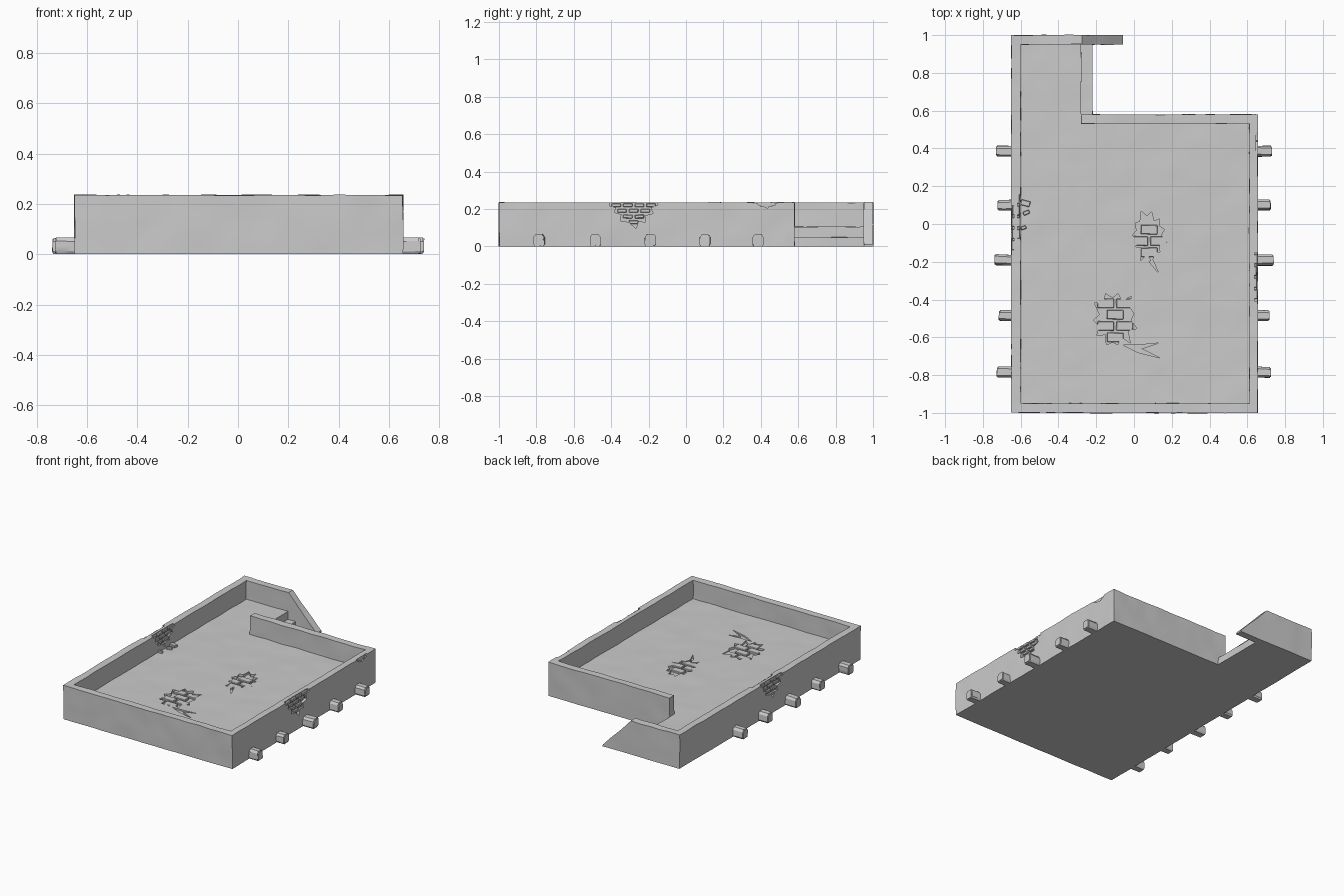
import bpy, bmesh, random
from math import sin, cos, tau
from mathutils import Vector, Matrix, noise

if "Cube" in bpy.data.objects:
    bpy.data.objects.remove(bpy.data.objects["Cube"])

random.seed(4)
TOP, FLOOR = 0.235, 0.105


def to_object(bm, name, angle=0.6):
    bmesh.ops.recalc_face_normals(bm, faces=bm.faces)
    me = bpy.data.meshes.new(name)
    bm.to_mesh(me)
    bm.free()
    ob = bpy.data.objects.new(name, me)
    bpy.context.collection.objects.link(ob)
    smooth(ob, angle)
    return ob


def smooth(ob, angle=0.6):
    bpy.ops.object.select_all(action='DESELECT')
    ob.select_set(True)
    bpy.context.view_layer.objects.active = ob
    bpy.ops.object.shade_smooth_by_angle(angle=angle)


def prism(bm, pts, depth):
    """Extrude a closed list of points along the depth vector."""
    face = bm.faces.new([bm.verts.new(p) for p in pts])
    new = bmesh.ops.extrude_face_region(bm, geom=[face])['geom']
    bmesh.ops.translate(bm, vec=depth, verts=[v for v in new if isinstance(v, bmesh.types.BMVert)])


def weather(bm, step=0.04, amount=0.0035):
    """Cut into a grid and make the plaster slightly uneven, keeping the base flat."""
    for axis in range(3):
        n = Vector((0, 0, 0))
        n[axis] = 1
        lo = min(v.co[axis] for v in bm.verts)
        hi = max(v.co[axis] for v in bm.verts)
        k = int(lo / step) - 1
        while k * step < hi:
            if k * step > lo + 0.008 and k * step < hi - 0.008:
                bmesh.ops.bisect_plane(bm, geom=bm.verts[:] + bm.edges[:] + bm.faces[:],
                                       plane_co=n * (k * step), plane_no=n)
            k += 1
    for v in bm.verts:
        base = v.co.z < 1e-4
        v.co += noise.noise_vector(v.co * 9) * amount
        if base:
            v.co.z = 0


def block(name, x0, x1, y0, y1, z1):
    bm = bmesh.new()
    prism(bm, [(x0, y0, 0), (x1, y0, 0), (x1, y1, 0), (x0, y1, 0)], Vector((0, 0, z1)))
    weather(bm)
    return to_object(bm, name)


def inside(p, poly):
    hit = False
    for a, b in zip(poly, poly[1:] + poly[:1]):
        if (a[1] > p[1]) != (b[1] > p[1]) and p[0] < (b[0] - a[0]) * (p[1] - a[1]) / (b[1] - a[1]) + a[0]:
            hit = not hit
    return hit


def carve(target, frame, outline, depth):
    """Cut a shallow recess with the given outline into the target."""
    bm = bmesh.new()
    prism(bm, [frame @ Vector((x, y, -depth)) for x, y in outline], frame.to_3x3() @ Vector((0, 0, depth + 0.02)))
    cutter = to_object(bm, "cutter")
    cutter.hide_render = True
    mod = target.modifiers.new("carve", 'BOOLEAN')
    mod.operation, mod.solver, mod.object = 'DIFFERENCE', 'EXACT', cutter
    bpy.context.view_layer.objects.active = target
    bpy.ops.object.modifier_apply(modifier=mod.name)
    bpy.data.objects.remove(cutter)
    smooth(target)


def brick_patch(name, target, frame, outline, length, course, ymax=9.0):
    """Broken plaster: a recess showing staggered bricks."""
    carve(target, frame, outline, 0.016)
    bm = bmesh.new()
    for r in range(-8, 9):
        for c in range(-5, 6):
            x, y = (c + 0.5 * (r % 2)) * length, (r + 0.5) * course
            if not inside((x, y), outline) or y + course * 0.4 > ymax:
                continue
            size = Vector((length - 0.012, course - 0.011, 0.02))
            m = (frame @ Matrix.Translation((x, y, -0.0155 + random.uniform(0, 0.004)))
                 @ Matrix.Rotation(random.uniform(-0.04, 0.04), 4, 'Z') @ Matrix.Diagonal((*size, 1)))
            bmesh.ops.create_cube(bm, size=1, matrix=m)
    bmesh.ops.bevel(bm, geom=bm.edges[:], offset=0.003, segments=1, affect='EDGES')
    to_object(bm, name)


def jagged(rx, ry, n=22):
    out = []
    for i in range(n):
        k = random.uniform(0.95, 1.3) if i % 2 else random.uniform(0.7, 0.9)
        out.append((rx * k * cos(tau * i / n), ry * k * sin(tau * i / n)))
    return out


def wedge(w, h):
    """Ragged downward-pointing outline hanging from a wall top at y = 0."""
    left = [(-1.0, -0.12), (-0.72, -0.2), (-0.8, -0.38), (-0.5, -0.45), (-0.55, -0.7), (-0.2, -0.75), (0.1, -1.0)]
    right = [(0.2, -0.72), (0.5, -0.75), (0.45, -0.5), (0.8, -0.42), (0.7, -0.2), (1.0, -0.1)]
    return [(x * w, y * h) for x, y in [(-0.95, 0.1)] + left + right + [(0.95, 0.1)]]


def wall_frame(x, y, out):
    """Local x runs along the wall, y is up, z points out of the wall."""
    m = Matrix(((0, 0, out), (out, 0, 0), (0, 1, 0))).to_4x4()
    m.translation = (x, y, TOP)
    return m


# roof slab with the landing and its low step
main_floor = block("roof_floor", -0.63, 0.64, -0.98, 0.55, FLOOR)
block("landing_floor", -0.63, -0.28, 0.55, 0.98, FLOOR)
block("landing_step", -0.30, -0.22, 0.57, 0.96, 0.05)

# parapet walls
west = block("west_wall", -0.65, -0.60, -0.95, 0.95, TOP)
east = block("east_wall", 0.61, 0.655, -0.95, 0.53, TOP)
block("south_wall", -0.65, 0.655, -1.0, -0.95, TOP)
block("north_wall", -0.28, 0.655, 0.53, 0.58, TOP)

# end wall of the landing, sloping down to a point
bm = bmesh.new()
prism(bm, [(x, 0.95, z) for x, z in [(-0.65, 0), (-0.06, 0), (-0.06, 0.012), (-0.275, TOP), (-0.65, TOP)]],
      Vector((0, 0.05, 0)))
weather(bm)
to_object(bm, "sloped_end_wall")

# exposed brick on the floor
for i, (x, y, rx, ry) in enumerate([(0.08, -0.06, 0.085, 0.115), (-0.10, -0.51, 0.105, 0.135)]):
    brick_patch(f"floor_bricks_{i}", main_floor, Matrix.Translation((x, y, FLOOR)), jagged(rx, ry), 0.1, 0.06)

# cracks trailing off the floor patches
for pts in ([(0.08, -0.2), (0.1, -0.19), (0.13, -0.26)],
            [(-0.06, -0.64), (0.03, -0.64), (0.13, -0.63), (0.04, -0.66), (0.14, -0.71), (0.02, -0.68)]):
    carve(main_floor, Matrix.Translation((0, 0, FLOOR)), pts, 0.01)

# exposed brick on the walls
brick_patch("east_wall_bricks", east, wall_frame(0.655, -0.28, 1), wedge(0.13, 0.14), 0.062, 0.03, 0)
brick_patch("west_outer_bricks", west, wall_frame(-0.65, -0.02, -1), wedge(0.12, 0.13), 0.062, 0.03, 0)
brick_patch("west_inner_bricks", west, wall_frame(-0.60, 0.04, 1), wedge(0.12, 0.12), 0.062, 0.03, 0)

# small chips on the east wall top
carve(east, wall_frame(0.655, 0.43, 1), wedge(0.06, 0.03), 0.008)

# fallen brick pieces by the west wall
bm = bmesh.new()
for x, y, s in [(-0.575, 0.11, 0.05), (-0.57, 0.06, 0.035), (-0.585, -0.02, 0.03)]:
    m = (Matrix.Translation((x, y, FLOOR + 0.006)) @ Matrix.Rotation(random.uniform(-0.5, 0.5), 4, 'Z')
         @ Matrix.Diagonal((s, s * 0.6, 0.018, 1)))
    bmesh.ops.create_cube(bm, size=1, matrix=m)
bmesh.ops.bevel(bm, geom=bm.edges[:], offset=0.003, segments=1, affect='EDGES')
to_object(bm, "brick_rubble")

# worn beam ends sticking out of both long walls
profile = [(-0.022, 0.0), (0.022, 0.0), (0.029, 0.012), (0.028, 0.05), (0.017, 0.065), (-0.017, 0.065),
           (-0.028, 0.05), (-0.029, 0.012)]
for side, label in ((1, "east"), (-1, "west")):
    for i, (y, reach) in enumerate([(0.385, 0.73), (0.10, 0.722), (-0.19, 0.738), (-0.485, 0.717), (-0.785, 0.725)]):
        bm = bmesh.new()
        prism(bm, [(side * 0.62, y + a, z) for a, z in profile], Vector((side * (reach - 0.62), 0, 0)))
        rim = [e for e in bm.edges if all(abs(v.co.x) > 0.7 for v in e.verts)]
        bmesh.ops.bevel(bm, geom=rim, offset=0.005, segments=2, affect='EDGES')
        weather(bm, 0.03, 0.004)
        to_object(bm, f"{label}_beam_{i}", 0.5)
